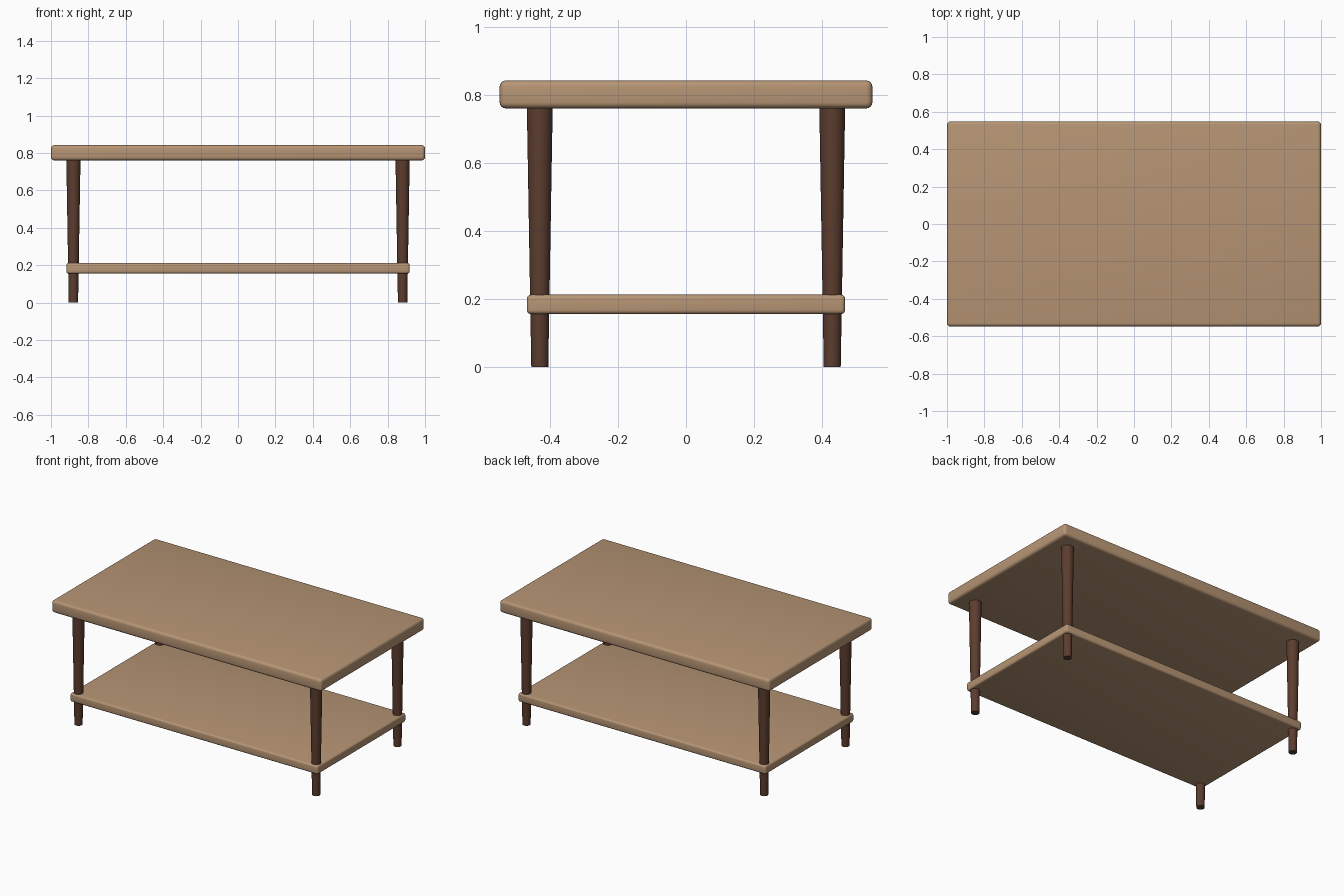
import bpy
import math

if "Cube" in bpy.data.objects:
    bpy.data.objects.remove(bpy.data.objects["Cube"], do_unlink=True)


def make_material(name, color):
    mat = bpy.data.materials.new(name)
    mat.use_nodes = True
    mat.diffuse_color = color
    bsdf = next(n for n in mat.node_tree.nodes if n.type == "BSDF_PRINCIPLED")
    bsdf.inputs["Base Color"].default_value = color
    return mat


light_wood = make_material("light wood", (0.47, 0.30, 0.175, 1))
dark_wood = make_material("dark wood", (0.107, 0.046, 0.028, 1))


def finish(obj, name, mat):
    obj.name = name
    obj.data.materials.append(mat)
    bpy.ops.object.shade_smooth_by_angle(angle=math.radians(35))


def board(name, size_x, size_y, z_low, z_high, radius):
    """Flat slab with rounded edges."""
    bpy.ops.mesh.primitive_cube_add(size=1, location=(0, 0, (z_low + z_high) / 2))
    obj = bpy.context.object
    obj.scale = (size_x, size_y, z_high - z_low)
    bpy.ops.object.transform_apply(location=False, rotation=False, scale=True)
    bevel = obj.modifiers.new("rounded edges", "BEVEL")
    bevel.width = radius
    bevel.segments = 4
    bpy.ops.object.modifier_apply(modifier=bevel.name)
    finish(obj, name, light_wood)


def leg(name, x, y):
    """Round leg tapering towards the floor."""
    height = 0.765
    bpy.ops.mesh.primitive_cone_add(vertices=32, radius1=0.025, radius2=0.038,
                                    depth=height, location=(x, y, height / 2))
    finish(bpy.context.object, name, dark_wood)


# Table top and lower shelf
board("table_top", 2.0, 1.096, 0.76, 0.842, 0.018)
board("lower_shelf", 1.834, 0.936, 0.155, 0.212, 0.012)

# Four legs
for side, x in (("left", 0.88), ("right", -0.88)):
    for end, y in (("front", -0.43), ("back", 0.43)):
        leg(f"{end}_{side}_leg", x, y)
